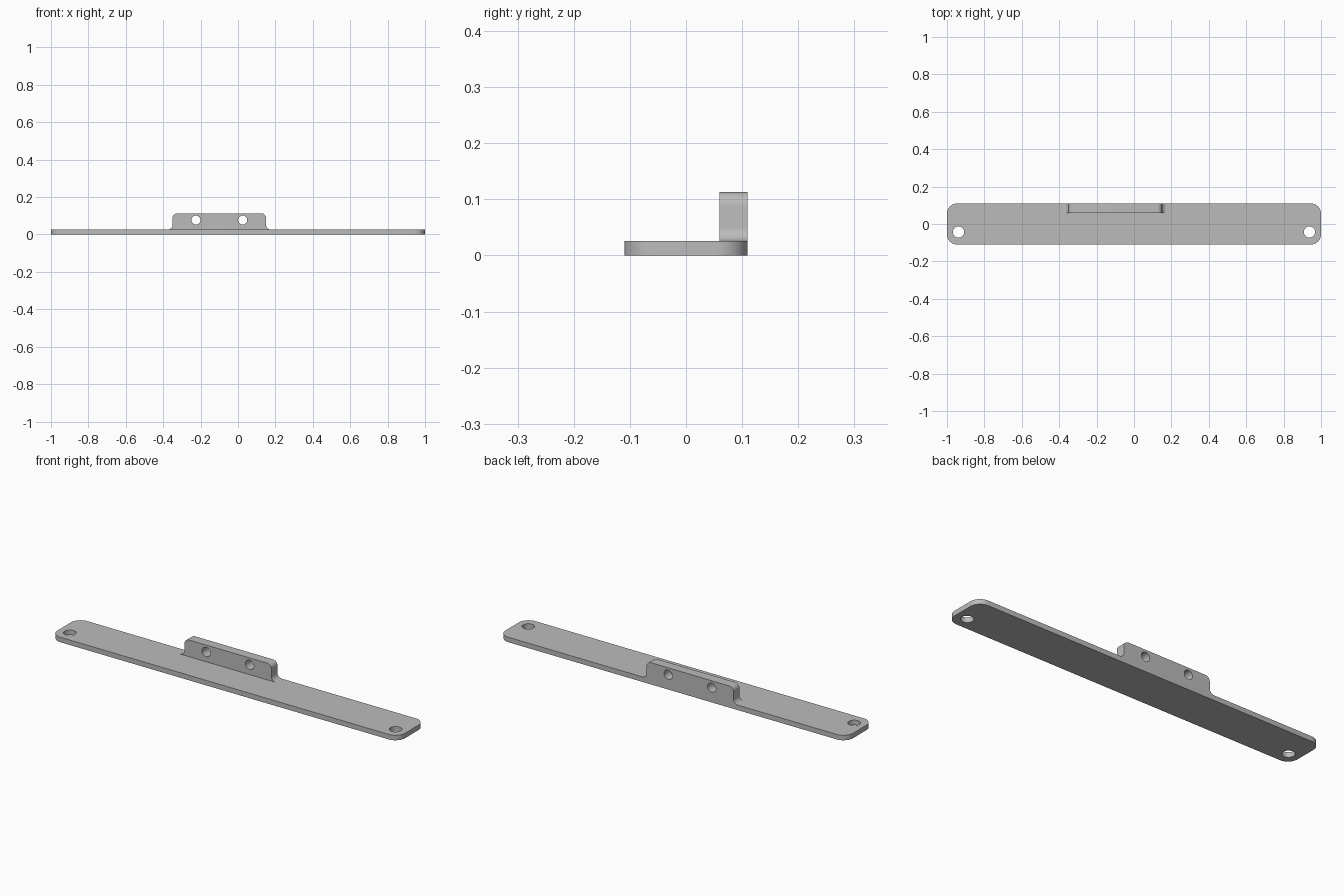
import bpy, bmesh
from math import sin, cos, pi, radians
from mathutils import Vector, Matrix

cube = bpy.data.objects.get("Cube")
if cube:
    bpy.data.objects.remove(cube)

THICK = 0.026        # base plate thickness
HALF_DEPTH = 0.11
TAB_DEPTH = 0.05
TAB_LEFT, TAB_RIGHT, TAB_TOP = -0.35, 0.15, 0.113
FILLET = 0.025

grey = bpy.data.materials.new("plain_grey")
grey.use_nodes = True
colour = (0.5, 0.5, 0.5, 1)
grey.diffuse_color = colour
grey.node_tree.nodes["Principled BSDF"].inputs["Base Color"].default_value = colour


def rounded(corners, steps=10):
    """Outline with right-angle corners (x, y, radius) turned into arcs."""
    out = []
    for i, (x, y, r) in enumerate(corners):
        p = Vector((x, y))
        u = (Vector(corners[i - 1][:2]) - p).normalized()
        v = (Vector(corners[(i + 1) % len(corners)][:2]) - p).normalized()
        arc = [p] if r == 0 else [
            p + r * (u + v) - r * (v * cos(t) + u * sin(t))
            for t in (k * pi / 2 / steps for k in range(steps + 1))]
        for q in arc:
            if not out or (q - out[-1]).length > 1e-5:
                out.append(q)
    return out


def circle(x, y, r, sides=40):
    return [Vector((x + r * cos(2 * pi * k / sides), y + r * sin(2 * pi * k / sides)))
            for k in range(sides)]


def plate(name, loops, thickness, matrix):
    """Extruded flat profile: the first loop is the outline, the rest are holes."""
    curve = bpy.data.curves.new(name + "_profile", 'CURVE')
    curve.dimensions = '2D'
    curve.fill_mode = 'BOTH'
    curve.extrude = thickness / 2
    for loop in loops:
        spline = curve.splines.new('POLY')
        spline.points.add(len(loop) - 1)
        for point, co in zip(spline.points, loop):
            point.co = (co.x, co.y, 0, 1)
        spline.use_cyclic_u = True
    helper = bpy.data.objects.new(name + "_profile", curve)
    bpy.context.collection.objects.link(helper)
    graph = bpy.context.evaluated_depsgraph_get()
    mesh = bpy.data.meshes.new_from_object(helper.evaluated_get(graph))
    bpy.data.objects.remove(helper)
    bpy.data.curves.remove(curve)

    # Weld caps to walls and place the plate
    bm = bmesh.new()
    bm.from_mesh(mesh)
    bmesh.ops.remove_doubles(bm, verts=bm.verts, dist=1e-5)
    bm.transform(matrix)
    bmesh.ops.recalc_face_normals(bm, faces=bm.faces)
    bm.to_mesh(mesh)
    bm.free()
    mesh.name = name
    mesh.materials.clear()
    mesh.materials.append(grey)
    obj = bpy.data.objects.new(name, mesh)
    bpy.context.collection.objects.link(obj)
    bpy.ops.object.select_all(action='DESELECT')
    obj.select_set(True)
    bpy.context.view_layer.objects.active = obj
    bpy.ops.object.shade_smooth_by_angle(angle=radians(30))
    return obj


# Base plate with rounded corners and two mounting holes
base_outline = rounded([(sx, sy * HALF_DEPTH, 0.055)
                        for sx, sy in ((-1, -1), (1, -1), (1, 1), (-1, 1))])
base_holes = [circle(side * 0.938, -0.043, 0.03) for side in (-1, 1)]
plate("base_plate", [base_outline] + base_holes, THICK,
      Matrix.Translation((0, 0, THICK / 2)))

# Upright tab at the back edge, filleted into the base, with two cross holes
tab_outline = rounded([
    (TAB_LEFT - FILLET, THICK, 0), (TAB_LEFT, THICK, FILLET),
    (TAB_LEFT, TAB_TOP, FILLET), (TAB_RIGHT, TAB_TOP, FILLET),
    (TAB_RIGHT, THICK, FILLET), (TAB_RIGHT + FILLET, THICK, 0)])
tab_holes = [circle(x, 0.077, 0.024) for x in (-0.225, 0.025)]
plate("upright_tab", [tab_outline] + tab_holes, TAB_DEPTH,
      Matrix.Translation((0, HALF_DEPTH - TAB_DEPTH / 2, 0)) @ Matrix.Rotation(pi / 2, 4, 'X'))
